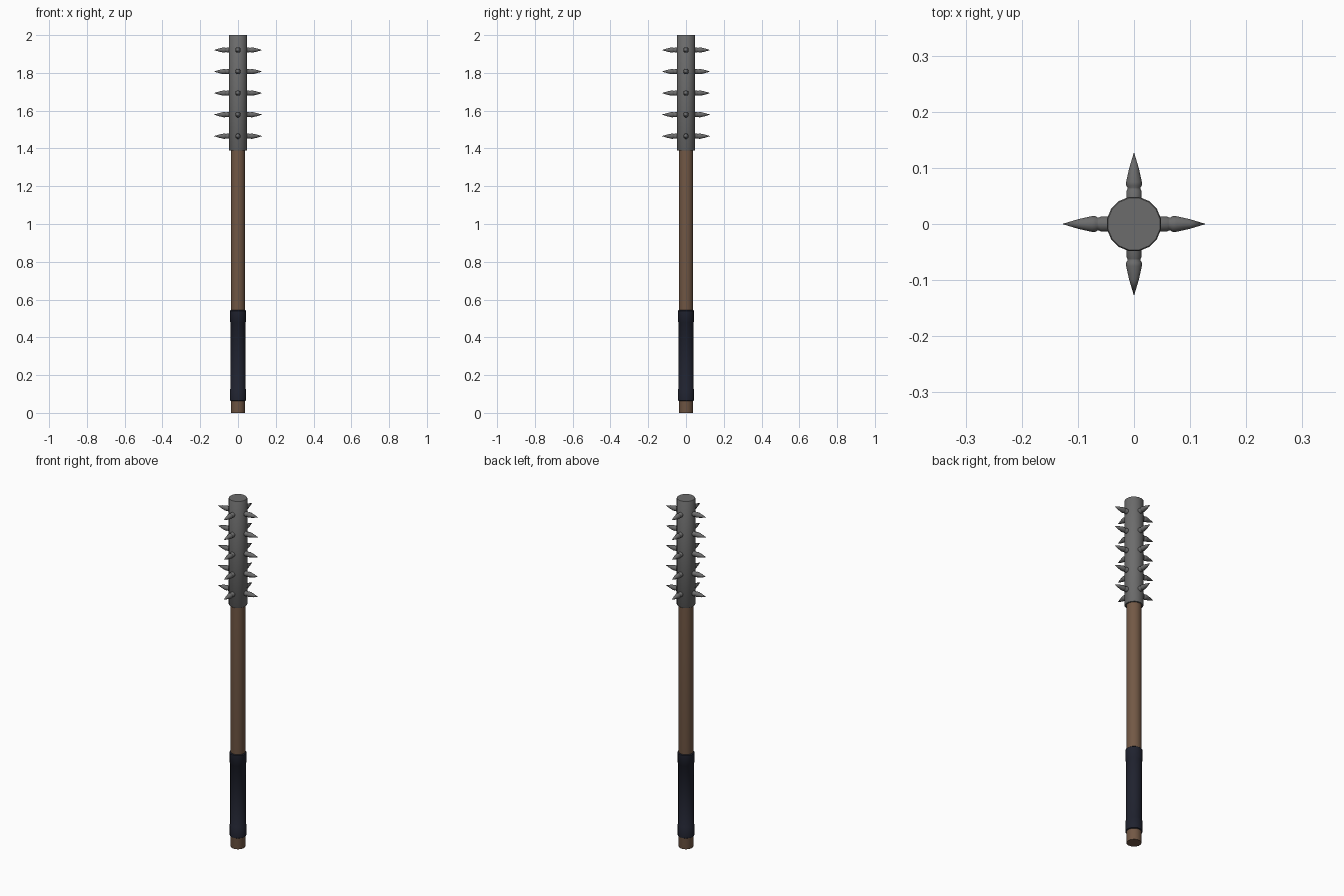
import bpy, math
from mathutils import Matrix, Vector

if "Cube" in bpy.data.objects:
    bpy.data.objects.remove(bpy.data.objects["Cube"])


def material(name, rgb):
    m = bpy.data.materials.new(name)
    m.diffuse_color = (*rgb, 1)
    m.use_nodes = True
    m.node_tree.nodes["Principled BSDF"].inputs["Base Color"].default_value = m.diffuse_color
    return m


steel = material("dark_steel", (0.15, 0.15, 0.15))
wood = material("brown_wood", (0.17, 0.098, 0.06))
leather = material("navy_leather", (0.014, 0.016, 0.028))


def lathe(name, profile, sides, mat, matrix=Matrix(), angle=40):
    """Revolve (radius, height) points around z; radius 0 makes a point."""
    verts, faces, rings = [], [], []
    for r, z in profile:
        start = len(verts)
        n = 1 if r == 0 else sides
        for i in range(n):
            a = 2 * math.pi * (i + 0.5) / sides
            verts.append(matrix @ Vector((r * math.cos(a), r * math.sin(a), z)))
        rings.append([start + i % n for i in range(sides)])
    for lo, hi in zip(rings, rings[1:]):
        for i in range(sides):
            j = (i + 1) % sides
            f = [lo[i], lo[j], hi[j], hi[i]]
            faces.append(list(dict.fromkeys(f)))
    if profile[0][0] > 0:
        faces.append(rings[0][::-1])
    if profile[-1][0] > 0:
        faces.append(rings[-1])
    me = bpy.data.meshes.new(name)
    me.from_pydata(verts, [], faces)
    me.materials.append(mat)
    ob = bpy.data.objects.new(name, me)
    bpy.context.collection.objects.link(ob)
    bpy.ops.object.select_all(action='DESELECT')
    ob.select_set(True)
    bpy.context.view_layer.objects.active = ob
    bpy.ops.object.shade_smooth_by_angle(angle=math.radians(angle))
    return ob


# Wooden shaft
lathe("shaft", [(0.038, 0), (0.039, 0.004), (0.039, 1.392)], 16, wood)

# Leather grip with thicker bands at both ends
lathe("grip", [(0.039, 0.063), (0.044, 0.066), (0.044, 0.124), (0.041, 0.128),
               (0.041, 0.479), (0.044, 0.483), (0.044, 0.540), (0.039, 0.544)],
      16, leather)

# Steel head
lathe("head", [(0.046, 1.388), (0.049, 1.392), (0.049, 1.997), (0.047, 2.0)],
      16, steel)

# Spikes: collar, neck and cone, in five rows of four
spike = [(0.014, 0.040), (0.014, 0.059), (0.012, 0.062), (0.012, 0.065),
         (0.0145, 0.069), (0.0145, 0.075), (0.009, 0.099), (0, 0.128)]
for row in range(5):
    z = 1.465 + row * 0.114
    for k in range(4):
        m = (Matrix.Translation((0, 0, z)) @ Matrix.Rotation(k * math.pi / 2, 4, 'Z')
             @ Matrix.Rotation(math.pi / 2, 4, 'Y'))
        lathe(f"spike_{row + 1}_{k + 1}", spike, 12, steel, m)
